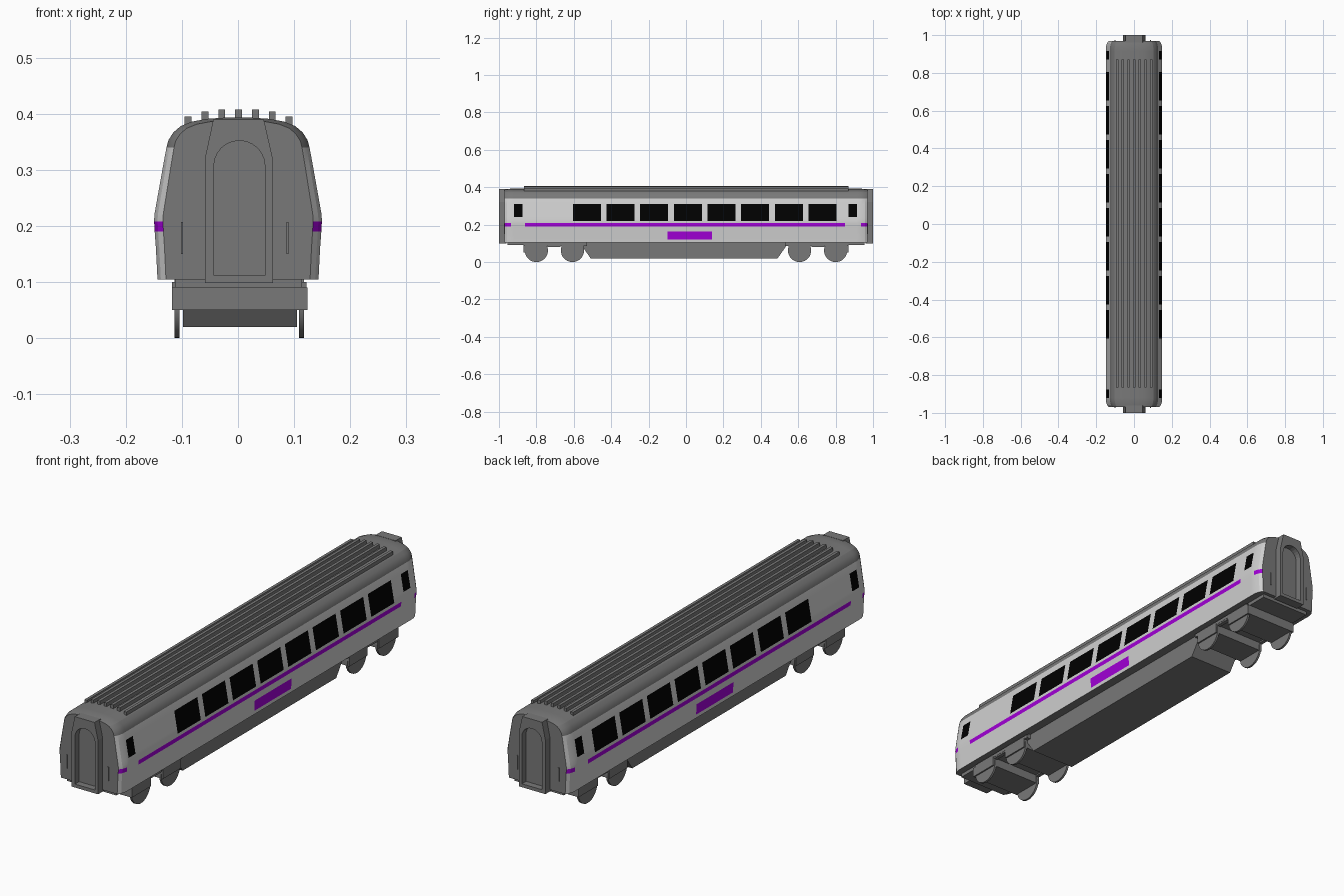
import bpy, bmesh, math
from mathutils import Vector

if "Cube" in bpy.data.objects:
    bpy.data.objects.remove(bpy.data.objects["Cube"])


def material(name, rgb):
    m = bpy.data.materials.new(name)
    m.diffuse_color = (*rgb, 1)
    m.use_nodes = True
    m.node_tree.nodes["Principled BSDF"].inputs["Base Color"].default_value = m.diffuse_color
    return m


SILVER = material("silver side", (0.63, 0.63, 0.63))
GREY = material("dark grey", (0.19, 0.19, 0.19))
BLACK = material("black glass", (0.0, 0.0, 0.0))
PURPLE = material("purple", (0.36, 0.0, 0.68))


def finish(name, bm, mats, smooth=False):
    bmesh.ops.recalc_face_normals(bm, faces=bm.faces)
    me = bpy.data.meshes.new(name)
    bm.to_mesh(me)
    bm.free()
    for m in mats:
        me.materials.append(m)
    ob = bpy.data.objects.new(name, me)
    bpy.context.collection.objects.link(ob)
    if smooth:
        bpy.ops.object.select_all(action='DESELECT')
        ob.select_set(True)
        bpy.context.view_layer.objects.active = ob
        bpy.ops.object.shade_smooth_by_angle(angle=math.radians(18))
    return ob


def box(name, x0, x1, y0, y1, z0, z1, mat=GREY):
    bm = bmesh.new()
    bmesh.ops.create_cube(bm, size=1)
    for v in bm.verts:
        v.co = Vector((x0 + (v.co.x + .5) * (x1 - x0), y0 + (v.co.y + .5) * (y1 - y0),
                       z0 + (v.co.z + .5) * (z1 - z0)))
    return finish(name, bm, [mat])


def prism(name, pts, a, b, axis, mat=GREY, smooth=False):
    """Extrude a 2D outline along x (pts are y,z) or y (pts are x,z)."""
    bm = bmesh.new()

    def at(p, t):
        return (t, p[0], p[1]) if axis == 'x' else (p[0], t, p[1])
    lo = [bm.verts.new(at(p, a)) for p in pts]
    hi = [bm.verts.new(at(p, b)) for p in pts]
    bm.faces.new(lo)
    bm.faces.new(hi)
    for i in range(len(pts)):
        j = (i + 1) % len(pts)
        bm.faces.new((lo[i], lo[j], hi[j], hi[i]))
    return finish(name, bm, [mat], smooth)


# Body shell: half section lofted along the car, gridded to the painted areas
half = [(.1435, .105), (.1442, .12), (.1465, .163), (.1485, .19), (.1495, .208), (.149, .22),
        (.1455, .24), (.133, .31), (.1275, .34), (.124, .353), (.115, .367), (.102, .378),
        (.082, .386), (.055, .391), (.025, .393)]
section = half + [(-x, z) for x, z in reversed(half)]
windows = [(-.605 + .18 * i, -.455 + .18 * i) for i in range(8)]
door_windows = [(-.92, -.875), (.87, .915)]
ys = {-.97, -.957, -.935, -.86, -.10, .14, .85, .935, .957, .97}
for pair in windows + door_windows:
    ys.update(round(y, 4) for y in pair)


def taper(y):
    t = max(0, (abs(y) - .935) / .035)
    return 1 - .105 * t ** 2, 1 - .05 * t


def side_colour(c):
    x, y, z = c
    if z > .34:
        return 1
    if .19 < z < .208 and (-.86 < y < .85 or abs(y) > .935):
        return 3
    if .12 < z < .163 and -.10 < y < .14:
        return 3
    if .22 < z < .31 and any(a < y < b for a, b in windows):
        return 2
    if .24 < z < .31 and any(a < y < b for a, b in door_windows):
        return 2
    return 0


bm = bmesh.new()
rings = []
for y in sorted(ys):
    sx, sz = taper(y)
    rings.append([bm.verts.new((x * sx, y, z if z < .345 else .34 + (z - .34) * (2 * sz - 1)))
                  for x, z in section])
n = len(section)
for r, s in zip(rings, rings[1:]):
    for i in range(n):
        f = bm.faces.new((r[i], r[(i + 1) % n], s[(i + 1) % n], s[i]))
        floor = i == n - 1
        f.material_index = 1 if floor else side_colour(f.calc_center_median())
for r in (rings[0], rings[-1]):
    bm.faces.new(r).material_index = 1
finish("body_shell", bm, [SILVER, GREY, BLACK, PURPLE], True)

# Roof ribs
for i in range(-3, 4):
    top = (.408, .408, .404, .395)[abs(i)]
    box("roof_rib", i * .03 - .005, i * .03 + .007, -.865, .87, .375, top)

# Gangway frames with an arched doorway at both ends
frame = [(-.059, .098), (.062, .098), (.062, .32), (.046, .39), (-.044, .39), (-.059, .32)]
arch = [(-.043, .112), (.048, .112)] + [
    (.0025 + .0455 * math.cos(a), .307 + .045 * math.sin(a))
    for a in (math.pi * k / 12 for k in range(13))]
for s in (-1, 1):
    gangway = prism("gangway_frame", frame, s * .96, s * 1.0, 'y')
    cutter = prism("doorway_cutter", arch, s * .973, s * 1.02, 'y')
    cutter.hide_render = True
    cutter.hide_set(True)
    mod = gangway.modifiers.new("doorway", 'BOOLEAN')
    mod.operation = 'DIFFERENCE'
    mod.solver = 'EXACT'
    mod.object = cutter
    # End handrails
    for x in (-.1, .088):
        y0, y1 = sorted((s * .968, s * .973))
        box("end_handrail", x - .002, x + .002, y0, y1, .15, .207)

# Floor pans over the bogies and sloped equipment skirt
for s in (-1, 1):
    y0, y1 = sorted((s * .53, s * .955))
    box("floor_pan", -.112, .114, y0, y1, .09, .107)
prism("equipment_skirt", [(-.57, .106), (-.51, .02), (.49, .02), (.55, .106)], -.098, .105, 'x')

# Bogies: frame, boxes over each wheelset, springs and wheels
for s in (-1, 1):
    y0, y1 = sorted((s * .53, s * .86))
    box("bogie_frame", -.118, .122, y0, y1, .086, .1)
    for a, b in ((.548, .666), (.742, .868)):
        y0, y1 = sorted((s * a, s * b))
        box("wheelset_box", -.118, .124, y0, y1, .05, .09)
    for x in (-.109, .113):
        box("bogie_spring", x - .008, x + .008, s * .705 - .035, s * .705 + .035, .08, .09)
        for c in (.607, .80):
            rim = [(s * c + .062 * math.cos(math.tau * k / 32),
                    .062 + .062 * math.sin(math.tau * k / 32)) for k in range(32)]
            prism("wheel", rim, x - .004, x + .005, 'x', GREY, True)
